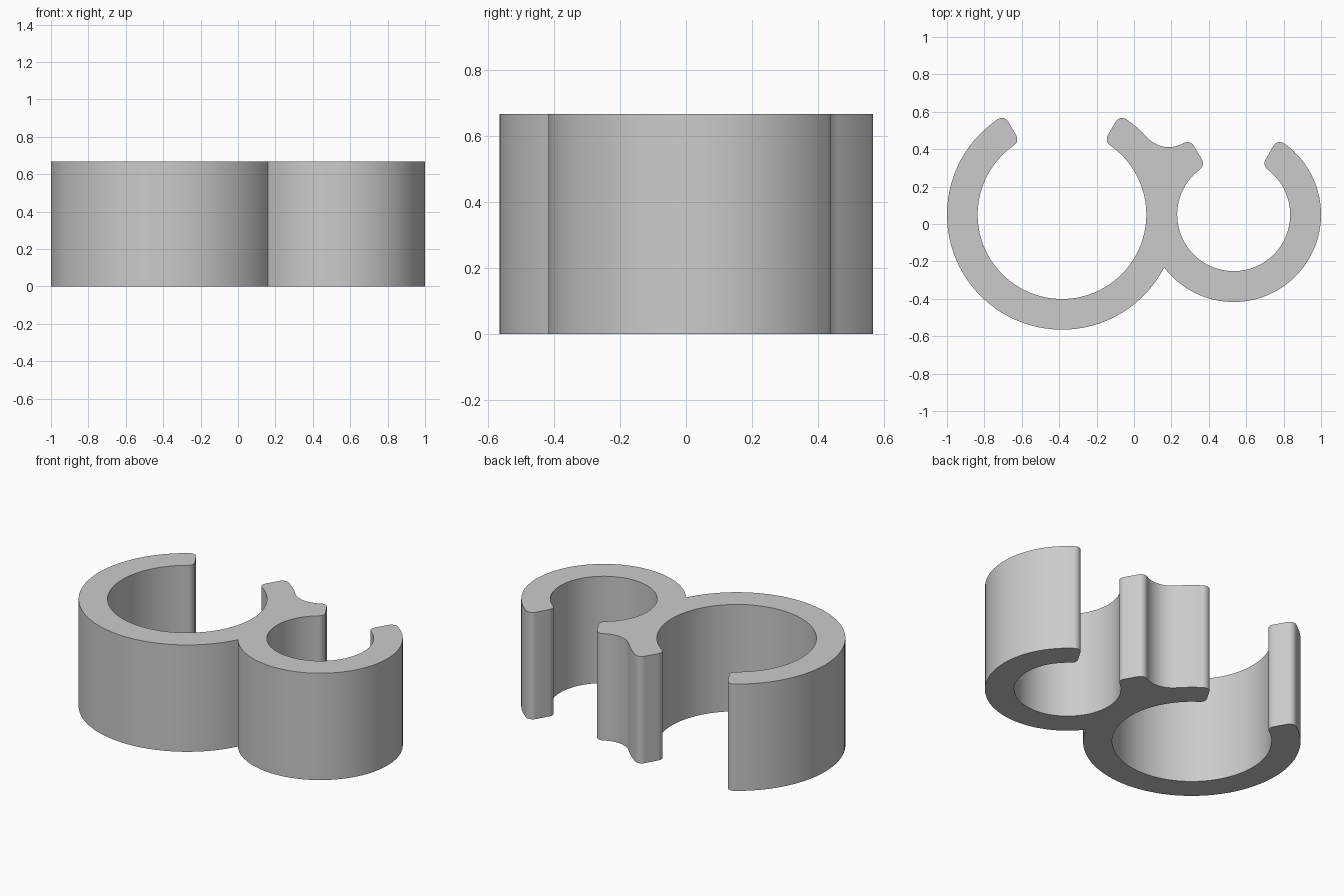
import bpy
import bmesh
from math import acos, asin, atan2, ceil, cos, degrees, hypot, radians, sin

if "Cube" in bpy.data.objects:
    bpy.data.objects.remove(bpy.data.objects["Cube"], do_unlink=True)

HEIGHT = 0.667
CY = 0.05
BIG = dict(x=-0.385, outer=0.615, inner=0.451)
SMALL = dict(x=0.533, outer=0.467, inner=0.302)
TIP_ROUND = 0.04      # rounding of the jaw tips
WEB_ROUND = 0.154     # concave blend between the two rings
RIGHT, LEFT = 60, 120  # mouth edges in degrees

outline = []


def arc(x, y, r, a0, a1):
    """Append an arc, given in degrees, to the outline."""
    n = max(4, ceil(abs(a1 - a0) / 4))
    for i in range(n + 1):
        a = radians(a0 + (a1 - a0) * i / n)
        p = (x + r * cos(a), y + r * sin(a))
        if not outline or hypot(p[0] - outline[-1][0], p[1] - outline[-1][1]) > 1e-4:
            outline.append(p)


def tip_angles(ring):
    """Angles taken up by the rounded corners on the outer and inner wall."""
    f = TIP_ROUND
    return (degrees(asin(f / (ring["outer"] - f))),
            degrees(asin(f / (ring["inner"] + f))))


def jaw_and_bore(ring):
    """Right jaw tip, the bore, then the left jaw tip."""
    f, x = TIP_ROUND, ring["x"]
    do, di = tip_angles(ring)
    ro, ri = ring["outer"] - f, ring["inner"] + f

    def corner(r, a, a0, a1):
        arc(x + r * cos(radians(a)), CY + r * sin(radians(a)), f, a0, a1)

    a_out, a_in = RIGHT - do, RIGHT - di
    corner(ro, a_out, a_out, RIGHT + 90)
    corner(ri, a_in, RIGHT + 90, a_in + 180)
    arc(x, CY, ring["inner"], a_in, 180 - a_in - 360)
    corner(ri, 180 - a_in, -a_in, 90 - RIGHT)
    corner(ro, 180 - a_out, 90 - RIGHT, 180 - a_out)


def crossing(r1, r2):
    """Angles at both ring centres towards the crossing of two circles."""
    d = SMALL["x"] - BIG["x"]
    a = degrees(acos((d * d + r1 * r1 - r2 * r2) / (2 * d * r1)))
    b = degrees(acos((d * d + r2 * r2 - r1 * r1) / (2 * d * r2)))
    return a, b


cusp_a, cusp_b = crossing(BIG["outer"], SMALL["outer"])
web_r = BIG["outer"] + WEB_ROUND
web_a, web_b = crossing(web_r, SMALL["outer"] + WEB_ROUND)
big_tip, small_tip = tip_angles(BIG)[0], tip_angles(SMALL)[0]

# Outline: big outer wall, small ring, blended web, then the big bore
arc(BIG["x"], CY, BIG["outer"], LEFT + big_tip, 360 - cusp_a)
arc(SMALL["x"], CY, SMALL["outer"], 180 + cusp_b, 360 + RIGHT - small_tip)
jaw_and_bore(SMALL)
arc(SMALL["x"], CY, SMALL["outer"], LEFT + small_tip, 180 - web_b)
arc(BIG["x"] + web_r * cos(radians(web_a)), CY + web_r * sin(radians(web_a)),
    WEB_ROUND, -web_b, web_a - 180)
arc(BIG["x"], CY, BIG["outer"], web_a, RIGHT - big_tip)
jaw_and_bore(BIG)
if hypot(outline[0][0] - outline[-1][0], outline[0][1] - outline[-1][1]) < 1e-4:
    outline.pop()

# Extrude the outline into the clip
bm = bmesh.new()
base = bm.faces.new([bm.verts.new((x, y, 0)) for x, y in outline])
top = bmesh.ops.extrude_face_region(bm, geom=[base], use_keep_orig=True)
bmesh.ops.translate(bm, vec=(0, 0, HEIGHT),
                    verts=[v for v in top["geom"] if isinstance(v, bmesh.types.BMVert)])
bmesh.ops.recalc_face_normals(bm, faces=bm.faces)
mesh = bpy.data.meshes.new("double_clip")
bm.to_mesh(mesh)
bm.free()

clip = bpy.data.objects.new("double_clip", mesh)
bpy.context.collection.objects.link(clip)

# Plain grey material
grey = bpy.data.materials.new("grey")
grey.use_nodes = True
colour = (0.6, 0.6, 0.6, 1)
grey.diffuse_color = colour
grey.node_tree.nodes["Principled BSDF"].inputs["Base Color"].default_value = colour
mesh.materials.append(grey)

bpy.ops.object.select_all(action="DESELECT")
clip.select_set(True)
bpy.context.view_layer.objects.active = clip
bpy.ops.object.shade_smooth_by_angle(angle=radians(30))
